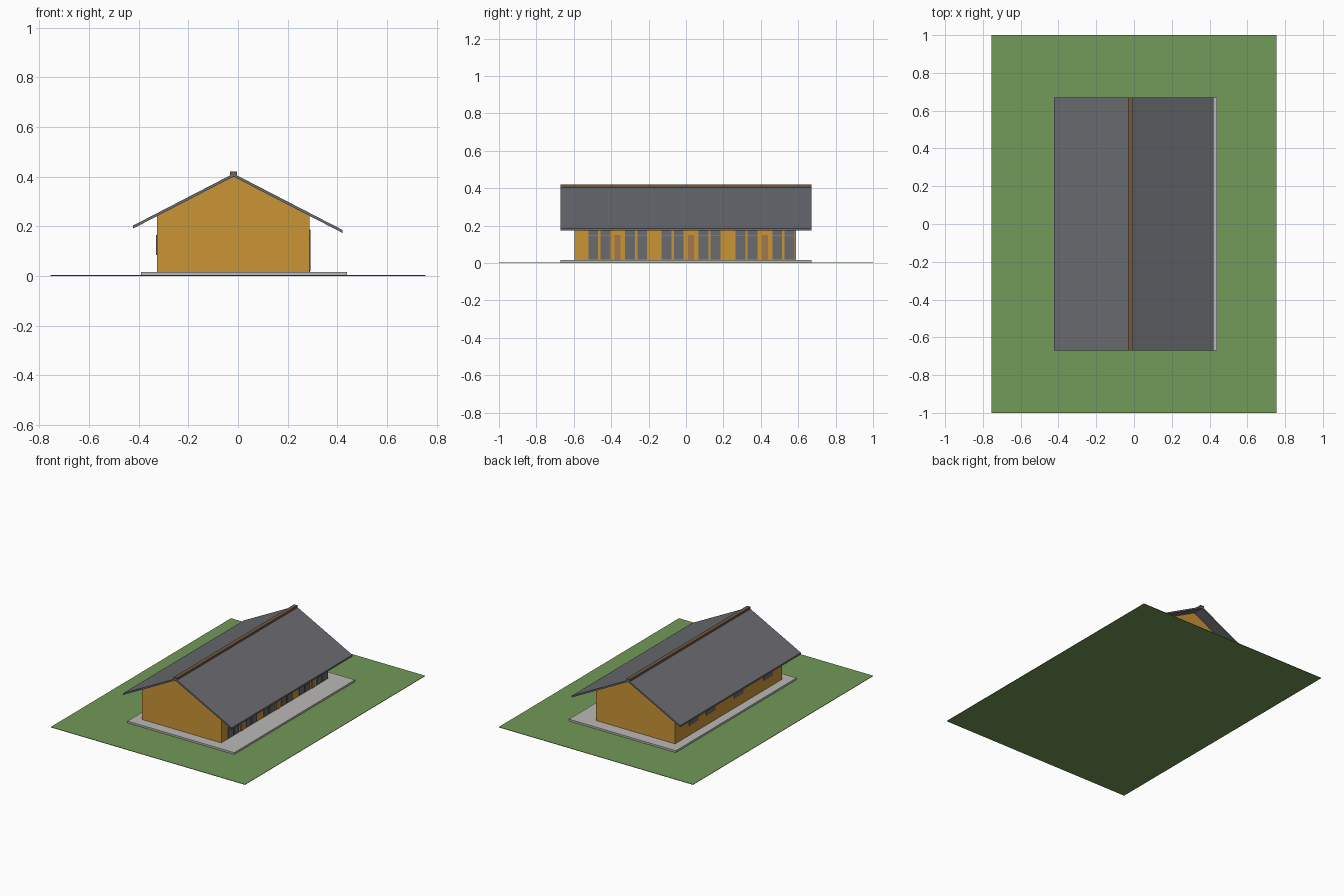
import bpy
import bmesh

if "Cube" in bpy.data.objects:
    bpy.data.objects.remove(bpy.data.objects["Cube"])


def material(name, rgb):
    m = bpy.data.materials.new(name)
    m.diffuse_color = (*rgb, 1)
    m.use_nodes = True
    m.node_tree.nodes["Principled BSDF"].inputs["Base Color"].default_value = m.diffuse_color
    return m


GRASS = material("grass green", (0.17, 0.32, 0.10))
CONCRETE = material("concrete", (0.50, 0.49, 0.47))
OCHRE = material("ochre wall", (0.60, 0.30, 0.036))
SLATE = material("slate grey", (0.145, 0.147, 0.165))
WOOD = material("brown wood", (0.17, 0.10, 0.06))
DOOR = material("door wood", (0.36, 0.19, 0.08))
GLASS = material("dark glass", (0.14, 0.145, 0.16))


def prism(name, profile, y0, y1, mat):
    """Extrude an x-z profile along y."""
    bm = bmesh.new()
    face = bm.faces.new([bm.verts.new((x, y0, z)) for x, z in profile])
    ext = bmesh.ops.extrude_face_region(bm, geom=[face])["geom"]
    moved = [v for v in ext if isinstance(v, bmesh.types.BMVert)]
    bmesh.ops.translate(bm, verts=moved, vec=(0, y1 - y0, 0))
    bmesh.ops.recalc_face_normals(bm, faces=bm.faces)
    me = bpy.data.meshes.new(name)
    bm.to_mesh(me)
    bm.free()
    me.materials.append(mat)
    ob = bpy.data.objects.new(name, me)
    bpy.context.collection.objects.link(ob)
    return ob


def box(name, x0, x1, y0, y1, z0, z1, mat):
    return prism(name, [(x0, z0), (x1, z0), (x1, z1), (x0, z1)], y0, y1, mat)


# Ground and slab
box("lawn", -0.755, 0.755, -1, 1, 0, 0.003, GRASS)
box("slab", -0.39, 0.44, -0.67, 0.67, 0.003, 0.016, CONCRETE)

# Gabled house body
APEX, TOP, PITCH = -0.018, 0.40, 0.517
LEFT, RIGHT = -0.327, 0.288


def slope(x):
    return TOP - PITCH * abs(x - APEX)


prism("house_body", [(LEFT, 0.016), (RIGHT, 0.016), (RIGHT, slope(RIGHT)),
                     (APEX, TOP), (LEFT, slope(LEFT))], -0.597, 0.588, OCHRE)

# Roof slopes and ridge beam
for name, edge in (("roof_left", -0.424), ("roof_right", 0.42)):
    prism(name, [(APEX, TOP), (edge, slope(edge)),
                 (edge, slope(edge) + 0.012), (APEX, TOP + 0.012)],
          -0.67, 0.67, SLATE)
box("ridge_beam", -0.032, -0.005, -0.67, 0.67, 0.398, 0.42, WOOD)

# Right side: three units, each a door between two pairs of tall windows
for unit, cy in enumerate((-0.365, 0.027, 0.422)):
    box(f"door_{unit}", RIGHT - 0.002, RIGHT + 0.003,
        cy - 0.016, cy + 0.016, 0.016, 0.15, DOOR)
    for i, off in enumerate((-0.131, -0.066, 0.066, 0.131)):
        y0, y1 = cy + off - 0.026, cy + off + 0.026
        box(f"tall_window_{unit}_{i}", RIGHT - 0.002, RIGHT + 0.005,
            y0, y1, 0.02, 0.148, GLASS)
        box(f"transom_{unit}_{i}", RIGHT - 0.002, RIGHT + 0.004,
            y0, y1, 0.151, 0.187, GLASS)

# Left side: small high windows
for i, cy in enumerate((0.385, 0.195, -0.115, -0.445)):
    box(f"small_window_{i}", LEFT - 0.004, LEFT + 0.002,
        cy - 0.05, cy + 0.05, 0.085, 0.165, GLASS)
